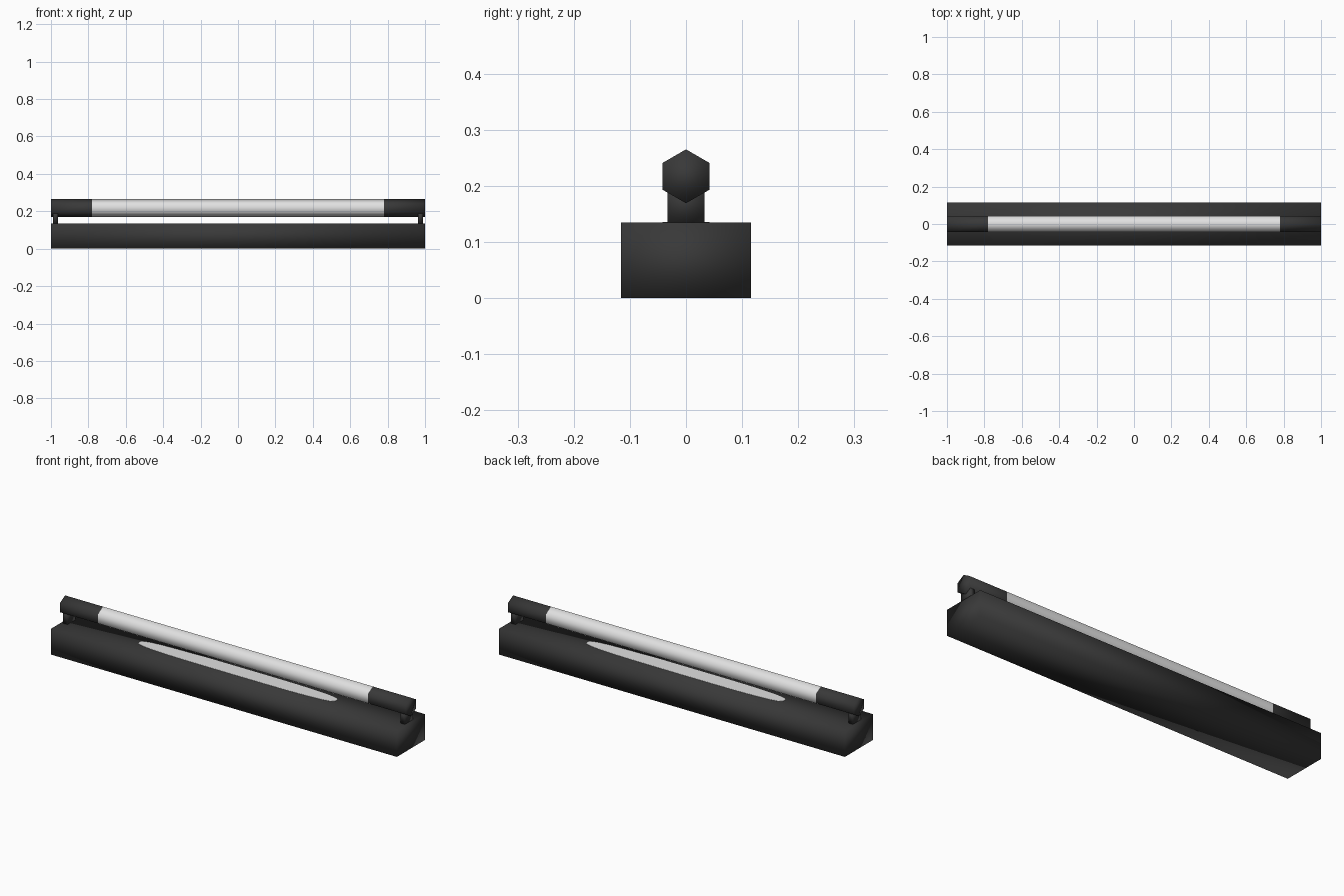
import bpy, bmesh
from math import pi, cos, sin, copysign

cube = bpy.data.objects.get("Cube")
if cube:
    bpy.data.objects.remove(cube, do_unlink=True)


def material(name, value):
    m = bpy.data.materials.new(name)
    m.use_nodes = True
    colour = (value, value, value, 1)
    m.diffuse_color = colour
    m.node_tree.nodes["Principled BSDF"].inputs["Base Color"].default_value = colour
    return m


DARK = material("charcoal", 0.04)
LIGHT = material("lamp white", 0.75)


def loft(name, rings, materials, smooth=True):
    """Skin a closed solid through rings of points."""
    bm = bmesh.new()
    loops = [[bm.verts.new(p) for p in ring] for ring in rings]
    n = len(loops[0])
    for a, b in zip(loops, loops[1:]):
        for i in range(n):
            j = (i + 1) % n
            bm.faces.new((a[i], a[j], b[j], b[i]))
    bm.faces.new(loops[0])
    bm.faces.new(loops[-1])
    bmesh.ops.recalc_face_normals(bm, faces=bm.faces)
    for f in bm.faces:
        f.smooth = smooth
    mesh = bpy.data.meshes.new(name)
    bm.to_mesh(mesh)
    bm.free()
    for m in materials:
        mesh.materials.append(m)
    obj = bpy.data.objects.new(name, mesh)
    bpy.context.collection.objects.link(obj)
    return obj


def box(name, x0, x1, half_y, z0, z1):
    profile = [(-half_y, z0), (half_y, z0), (half_y, z1), (-half_y, z1)]
    return loft(name, [[(x, y, z) for y, z in profile] for x in (x0, x1)], [DARK])


# Housing
BASE_TOP = 0.135
box("base_housing", -1, 1, 0.116, 0, BASE_TOP)

# Brackets holding the tube at both ends
for side, s in (("left", 1), ("right", -1)):
    box(side + "_bracket", s * 0.963, s * 0.988, 0.033, BASE_TOP, 0.2)

# Hexagonal tube: glowing middle, dark sockets at the ends
RADIUS, AXIS_Z, SOCKET = 0.048, 0.217, 0.78
hexagon = [(RADIUS * sin(k * pi / 3), AXIS_Z + RADIUS * cos(k * pi / 3)) for k in range(6)]
tube = loft("lamp_tube",
            [[(x, y, z) for y, z in hexagon] for x in (-1, -SOCKET, SOCKET, 1)],
            [DARK, LIGHT])
for face in tube.data.polygons:
    face.material_index = int(abs(face.center.x) < SOCKET / 2)


# Rounded pale strip on the housing under the tube
def rounded(t, size):
    return copysign(abs(t) ** 0.6, t) * size


steps = [2 * pi * k / 48 for k in range(48)]
loft("reflector_strip",
     [[(rounded(cos(a), 0.57), rounded(sin(a), 0.042), z) for a in steps]
      for z in (BASE_TOP - 0.001, BASE_TOP + 0.001)],
     [LIGHT], smooth=False)
